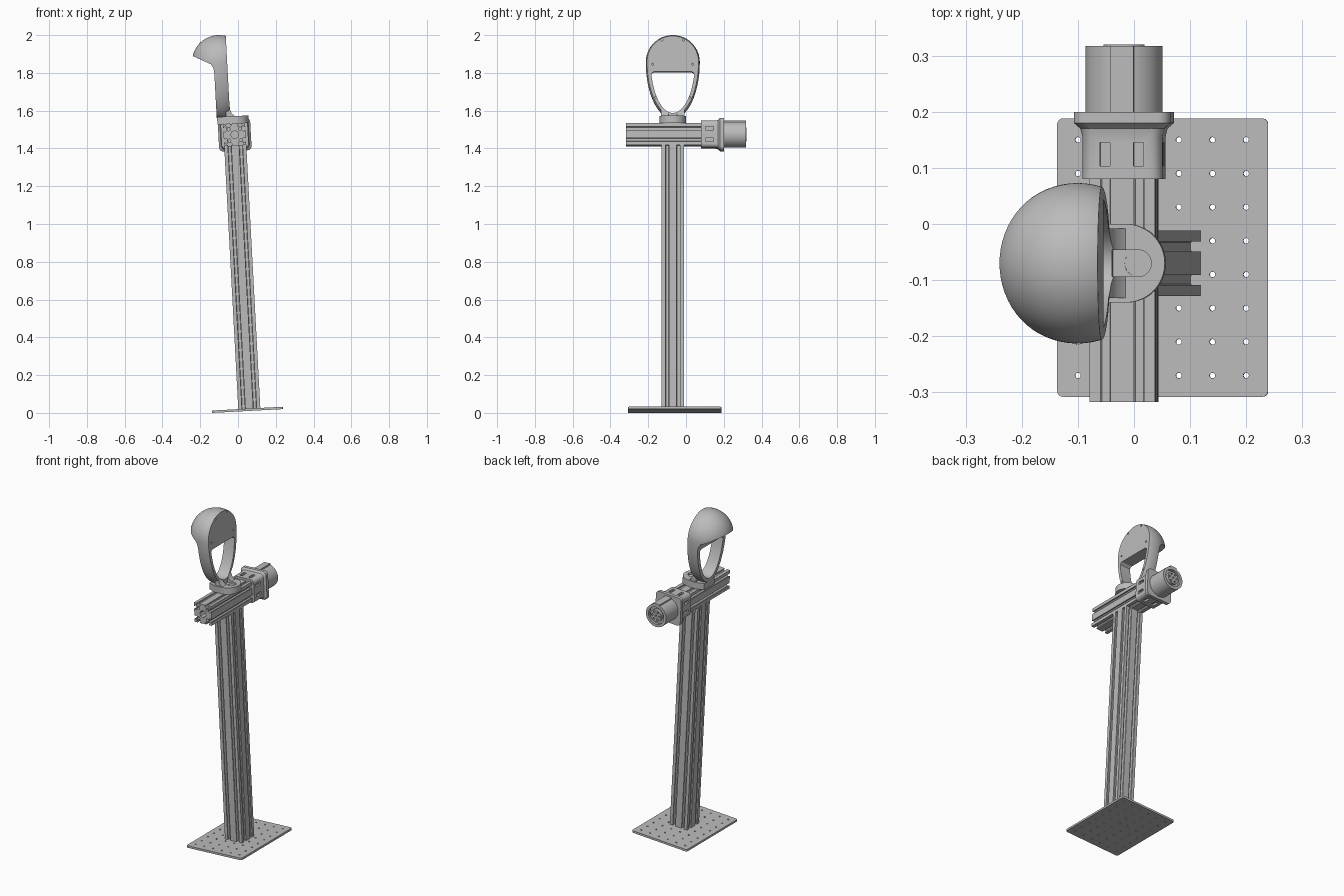
import bpy, bmesh, math
from mathutils import Matrix, Vector

old = bpy.data.objects.get("Cube")
if old:
    bpy.data.objects.remove(old)

# The whole stand leans slightly towards -x
LEAN = Matrix.Translation((0.06, -0.07, 0.02)) @ Matrix.Rotation(-0.0535, 4, 'Y')
parts = []

grey = bpy.data.materials.new("plain grey")
grey.use_nodes = True
grey.diffuse_color = (0.5, 0.5, 0.5, 1)
grey.node_tree.nodes["Principled BSDF"].inputs["Base Color"].default_value = (0.5, 0.5, 0.5, 1)

AXES = {'x': lambda u, v, w: Vector((w, u, v)),
        'y': lambda u, v, w: Vector((u, w, v)),
        'z': lambda u, v, w: Vector((u, v, w))}


def add(name, bm, keep=True):
    bmesh.ops.recalc_face_normals(bm, faces=bm.faces)
    mesh = bpy.data.meshes.new(name)
    bm.to_mesh(mesh)
    bm.free()
    mesh.materials.append(grey)
    ob = bpy.data.objects.new(name, mesh)
    ob.matrix_world = LEAN
    bpy.context.collection.objects.link(ob)
    if keep:
        parts.append(ob)
    else:
        ob.hide_render = True
    return ob


def evaluated_mesh(ob):
    bpy.context.view_layer.update()
    dg = bpy.context.evaluated_depsgraph_get()
    return bpy.data.meshes.new_from_object(ob.evaluated_get(dg))


def extrude(name, loops, axis, lo, hi, keep=True):
    """Extrude a flat outline (first loop) with holes (other loops)."""
    cu = bpy.data.curves.new(name, 'CURVE')
    cu.dimensions, cu.fill_mode, cu.extrude = '2D', 'BOTH', (hi - lo) / 2
    for loop in loops:
        sp = cu.splines.new('POLY')
        sp.points.add(len(loop) - 1)
        for p, (u, v) in zip(sp.points, loop):
            p.co = (u, v, 0, 1)
        sp.use_cyclic_u = True
    tmp = bpy.data.objects.new(name, cu)
    bpy.context.collection.objects.link(tmp)
    mesh = evaluated_mesh(tmp)
    bpy.data.objects.remove(tmp)
    bpy.data.curves.remove(cu)
    bm = bmesh.new()
    bm.from_mesh(mesh)
    bpy.data.meshes.remove(mesh)
    for v in bm.verts:
        v.co = AXES[axis](v.co.x, v.co.y, v.co.z + (lo + hi) / 2)
    bmesh.ops.remove_doubles(bm, verts=bm.verts, dist=1e-5)
    return add(name, bm, keep)


def cut(ob, cutters):
    for c in cutters:
        m = ob.modifiers.new("cut", 'BOOLEAN')
        m.operation, m.solver, m.object = 'DIFFERENCE', 'EXACT', c
    mesh = evaluated_mesh(ob)
    ob.modifiers.clear()
    ob.data = mesh


def circle(r, n=32, cu=0, cv=0):
    return [(cu + r * math.cos(i * math.tau / n), cv + r * math.sin(i * math.tau / n)) for i in range(n)]


def rounded(w, h, r, cu=0, cv=0, n=6):
    pts = []
    for q, (sx, sy) in enumerate([(1, 1), (-1, 1), (-1, -1), (1, -1)]):
        for i in range(n + 1):
            a = (q + i / n) * math.pi / 2
            pts.append((cu + sx * (w - r) + r * math.cos(a), cv + sy * (h - r) + r * math.sin(a)))
    return pts


def rect(u0, u1, v0, v1):
    return [(u0, v0), (u1, v0), (u1, v1), (u0, v1)]


# Double T-slot rail section, one side repeated four times
H = 0.0585
slot = [(-0.009, H), (-0.009, 0.053), (-0.013, 0.053), (-0.013, 0.0475), (-0.007, 0.041)]
slot += [(-u, v) for u, v in reversed(slot)]
side = [(-H, H)] + [(u + c, v) for c in (-0.03, 0.03) for u, v in slot]
rail = []
for k in range(4):
    rot = Matrix.Rotation(-k * math.pi / 2, 2)
    rail += [tuple(rot @ Vector(p)) for p in side]
bores = [circle(0.008, 16, sx * 0.03, sy * 0.03) for sx in (-1, 1) for sy in (-1, 1)]
section = [rail, circle(0.021, 8)] + bores
ARM_Z = 1.455
extrude("column", section, 'z', 0.003, ARM_Z - H)
extrude("arm", [[(u, v + ARM_Z) for u, v in lp] for lp in section], 'y', -0.247, 0.2)

# Perforated base plate
holes = [circle(0.005, 12, -0.16 + 0.06 * i, -0.2 + 0.06 * j) for i in range(6) for j in range(8)]
extrude("base_plate", [rounded(0.188, 0.248, 0.01, -0.009, 0.01)] + holes, 'z', -0.0095, 0.003)

# Collar swelling into a flange, with two slits on each side
bm = bmesh.new()
rings = []
for y, h in [(0.15, 0.0715), (0.225, 0.0715), (0.24, 0.075), (0.25, 0.086), (0.27, 0.086)]:
    rings.append([bm.verts.new((u, y, v)) for u, v in rounded(h, h, 0.022, 0, ARM_Z)])
n = len(rings[0])
for a, b in zip(rings, rings[1:]):
    for i in range(n):
        bm.faces.new((a[i], a[(i + 1) % n], b[(i + 1) % n], b[i]))
bm.faces.new(rings[0])
bm.faces.new(rings[-1])
collar = add("collar", bm)
cutters = []
for s in (-1, 1):
    c = s * 0.03
    cutters.append(extrude("cutter", [rect(c - 0.009, c + 0.009, 0.173, 0.215)], 'z',
                           ARM_Z + H, ARM_Z + 0.1, False))
    cutters.append(extrude("cutter", [rect(c - 0.009, c + 0.009, 0.173, 0.215)], 'z',
                           ARM_Z - 0.1, ARM_Z - H, False))
    box = [rect(0.173, 0.215, ARM_Z + c - 0.009, ARM_Z + c + 0.009)]
    cutters.append(extrude("cutter", box, 'x', H, 0.1, False))
    cutters.append(extrude("cutter", box, 'x', -0.1, -H, False))
cut(collar, cutters)

# Round connector with key rib and socket face
extrude("connector_shell", [circle(0.069, 48, 0, ARM_Z), circle(0.052, 48, 0, ARM_Z)], 'y', 0.27, 0.387)
extrude("connector_back", [circle(0.053, 48, 0, ARM_Z)], 'y', 0.27, 0.372)
extrude("connector_rib", [rect(-0.021, 0.021, ARM_Z + 0.06, ARM_Z + 0.074)], 'y', 0.27, 0.387)
pins = [circle(0.006, 12, x, ARM_Z + z) for x, z in circle(0.024, 6) + [(0, 0)]]
extrude("socket_face", [circle(0.037, 32, 0, ARM_Z)] + pins, 'y', 0.372, 0.39)

# Headrest: egg with a flat front, domed back and open window
R, CX, CZ, FACE = 0.143, -0.062, 1.843, -0.019
bm = bmesh.new()
bmesh.ops.create_uvsphere(bm, u_segments=64, v_segments=48, radius=R)
for v in bm.verts:
    if v.co.z < 0:
        v.co.z *= 2.1
    v.co += Vector((CX, 0, CZ))
cutoff = bmesh.ops.bisect_plane(bm, geom=bm.verts[:] + bm.edges[:] + bm.faces[:],
                                plane_co=(FACE, 0, 0), plane_no=(1, 0, 0), clear_outer=True)
bmesh.ops.edgeloop_fill(bm, edges=[e for e in cutoff["geom_cut"] if isinstance(e, bmesh.types.BMEdge)])
headrest = add("headrest", bm)

under_dome = extrude("cutter", [[(-0.09, 1.4), (-0.09, 1.785), (-0.093, 1.812), (-0.106, 1.834),
                                 (-0.3, 1.935), (-0.3, 1.4)]], 'y', -0.3, 0.3, False)
arc = [(0.117 * math.cos(a), CZ + 0.272 * math.sin(a))
       for a in (math.pi + 0.24 + i * (math.pi - 0.48) / 32 for i in range(33))]
arc += [(0.108, 1.785), (0.1, 1.79), (-0.1, 1.79), (-0.108, 1.785)]
window = extrude("cutter", [arc], 'x', -0.4, 0.2, False)
screws = [extrude("cutter", [circle(0.005, 12, s * y, z)], 'x', FACE - 0.008, FACE + 0.02, False)
          for s in (-1, 1) for y, z in [(0.057, 1.957), (0.106, 1.83), (0.09, 1.655)]]
cut(headrest, [under_dome, window] + screws)

# Foot clamped on the arm, with screw recess and fillet up to the headrest
half_disc = [(0.008 + 0.07 * math.sin(a), -0.07 * math.cos(a))
             for a in (i * math.pi / 32 for i in range(33))]
foot = extrude("headrest_foot", [half_disc + [(-0.04, 0.07), (-0.088, 0.05), (-0.088, -0.05), (-0.04, -0.07)]],
               'z', ARM_Z + H, 1.553)
bore = extrude("cutter", [circle(0.024, 32, 0.03, 0)], 'z', 1.541, 1.6, False)
channel = extrude("cutter", [rect(-0.015, 0.03, -0.0235, 0.0235)], 'z', 1.543, 1.6, False)
cut(foot, [bore, channel])
fillet = extrude("foot_fillet", [[(-0.04, 1.545), (-0.04, 1.61), (-0.019, 1.61), (-0.016, 1.585),
                                  (-0.008, 1.566), (0.008, 1.553), (0.008, 1.545)]], 'y', -0.062, 0.062)
cut(fillet, [window, channel, bore])

for ob in [o for o in bpy.data.objects if o.name.startswith("cutter")]:
    bpy.data.objects.remove(ob)

# Smooth curved surfaces, keep edges crisp
bpy.ops.object.select_all(action='DESELECT')
for ob in parts:
    ob.select_set(True)
bpy.context.view_layer.objects.active = parts[0]
bpy.ops.object.shade_smooth_by_angle(angle=math.radians(30))
